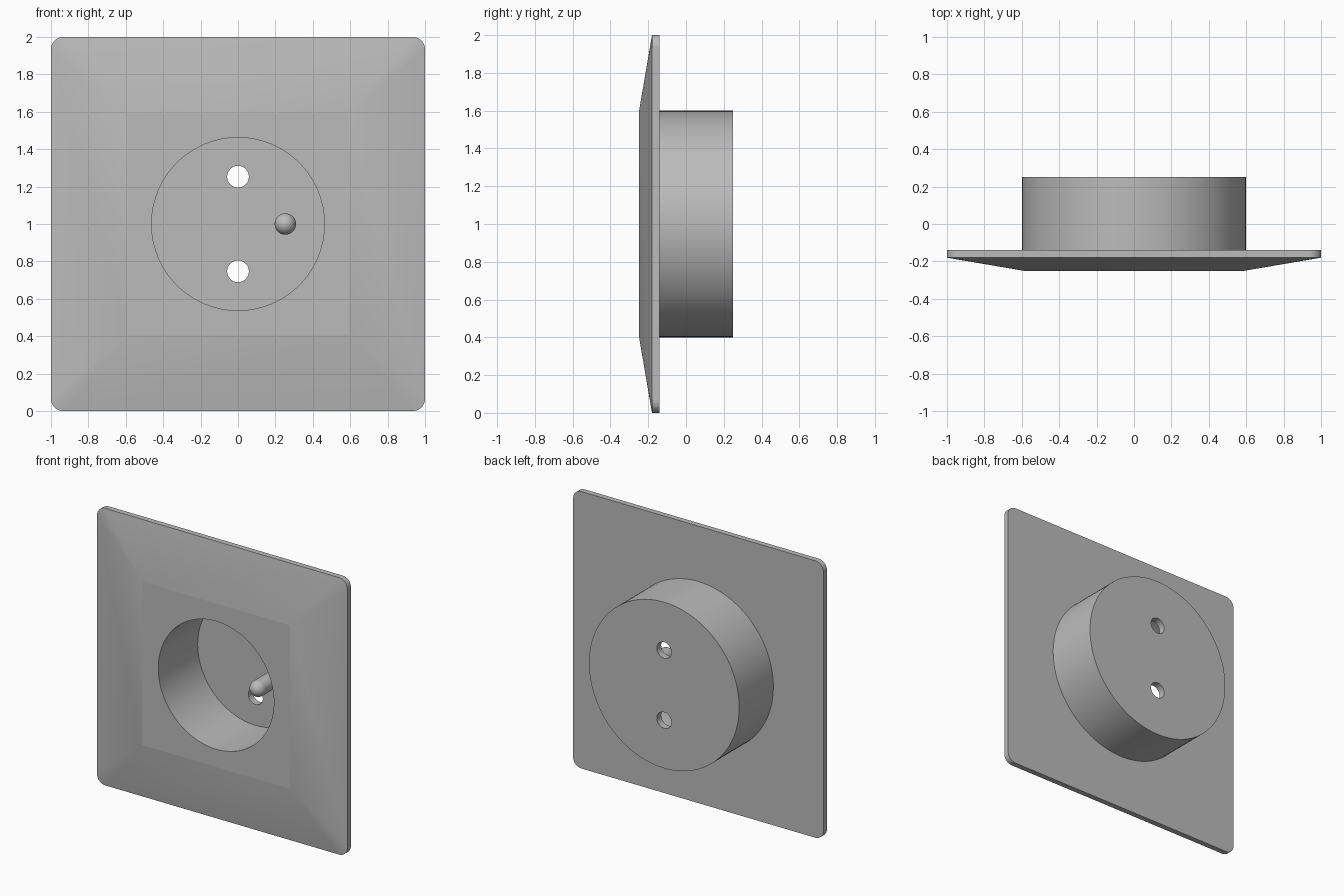
import bpy, bmesh, math
from mathutils import Vector

cube = bpy.data.objects.get("Cube")
if cube:
    bpy.data.objects.remove(cube, do_unlink=True)

# Single grey plastic
grey = bpy.data.materials.new("grey plastic")
grey.use_nodes = True
colour = (0.5, 0.5, 0.5, 1)
grey.diffuse_color = colour
grey.node_tree.nodes["Principled BSDF"].inputs["Base Color"].default_value = colour

MID = 1.0                      # height of the socket axis
RIM_BACK, RIM_FRONT, FACE = -0.14, -0.18, -0.25
FLOOR, BACK = 0.2, 0.25        # recess floor and rear of the housing


def make_object(name, bm):
    bmesh.ops.recalc_face_normals(bm, faces=bm.faces)
    mesh = bpy.data.meshes.new(name)
    bm.to_mesh(mesh)
    bm.free()
    mesh.materials.append(grey)
    obj = bpy.data.objects.new(name, mesh)
    bpy.context.collection.objects.link(obj)
    return obj


def lathe(name, profile, x=0, z=MID, steps=96):
    """Spin (radius, y) points about an axis running front to back."""
    bm = bmesh.new()
    verts = [bm.verts.new((x + r, y, z)) for r, y in profile]
    edges = [bm.edges.new(pair) for pair in zip(verts, verts[1:])]
    bmesh.ops.spin(bm, geom=verts + edges, cent=(x, 0, z), axis=(0, 1, 0),
                   angle=math.tau, steps=steps, use_duplicate=False)
    bmesh.ops.remove_doubles(bm, verts=bm.verts, dist=1e-5)
    return make_object(name, bm)


def rod(name, radius, front, back, x=0, z=MID, steps=96):
    return lathe(name, [(0, front), (radius, front), (radius, back), (0, back)],
                 x, z, steps)


def combine(target, tool, operation):
    mod = target.modifiers.new(tool.name, 'BOOLEAN')
    mod.operation, mod.solver, mod.object = operation, 'EXACT', tool
    activate(target)
    bpy.ops.object.modifier_apply(modifier=mod.name)
    bpy.data.objects.remove(tool, do_unlink=True)


def activate(obj):
    bpy.ops.object.select_all(action='DESELECT')
    obj.select_set(True)
    bpy.context.view_layer.objects.active = obj


def smooth(obj, degrees):
    activate(obj)
    bpy.ops.object.shade_smooth_by_angle(angle=math.radians(degrees))


# Cover plate: rounded rim rising to a smaller raised square
def cover_plate(corner=0.065, inner=0.59, steps=8):
    bm = bmesh.new()
    back, front, tips, owner = [], [], [], []
    for q in range(4):
        diagonal = math.pi / 4 + q * math.pi / 2
        sx = math.copysign(1, math.cos(diagonal))
        sz = math.copysign(1, math.sin(diagonal))
        tips.append(bm.verts.new((sx * inner, FACE, MID + sz * inner)))
        for i in range(steps + 1):
            a = (q + i / steps) * math.pi / 2
            x = sx * (1 - corner) + corner * math.cos(a)
            z = MID + sz * (1 - corner) + corner * math.sin(a)
            back.append(bm.verts.new((x, RIM_BACK, z)))
            front.append(bm.verts.new((x, RIM_FRONT, z)))
            owner.append(q)
    count = len(back)
    for i in range(count):
        j = (i + 1) % count
        bm.faces.new((back[i], back[j], front[j], front[i]))
        slope = [front[i], front[j], tips[owner[j]]]
        if owner[i] != owner[j]:
            slope.append(tips[owner[i]])
        bm.faces.new(slope)
    bm.faces.new(back)
    bm.faces.new(tips)
    return make_object("socket_body", bm)


# Plate joined with the round rear housing, then hollowed and drilled
body = cover_plate()
combine(body, rod("rear_housing", 0.6, RIM_FRONT + 0.02, BACK), 'UNION')
combine(body, rod("recess_cutter", 0.462, FACE - 0.1, FLOOR), 'DIFFERENCE')
for height in (MID - 0.253, MID + 0.253):
    combine(body, rod("hole_cutter", 0.058, FLOOR - 0.1, BACK + 0.1,
                      z=height, steps=80), 'DIFFERENCE')
smooth(body, 5)

# Earth pin with a domed tip
R, TIP = 0.057, -0.13
dome = [(R * math.sin(t * math.pi / 24), TIP - R * math.cos(t * math.pi / 24))
        for t in range(13)]
pin = lathe("earth_pin", dome + [(R, FLOOR + 0.01), (0, FLOOR + 0.01)],
            x=0.253, steps=48)
smooth(pin, 30)
